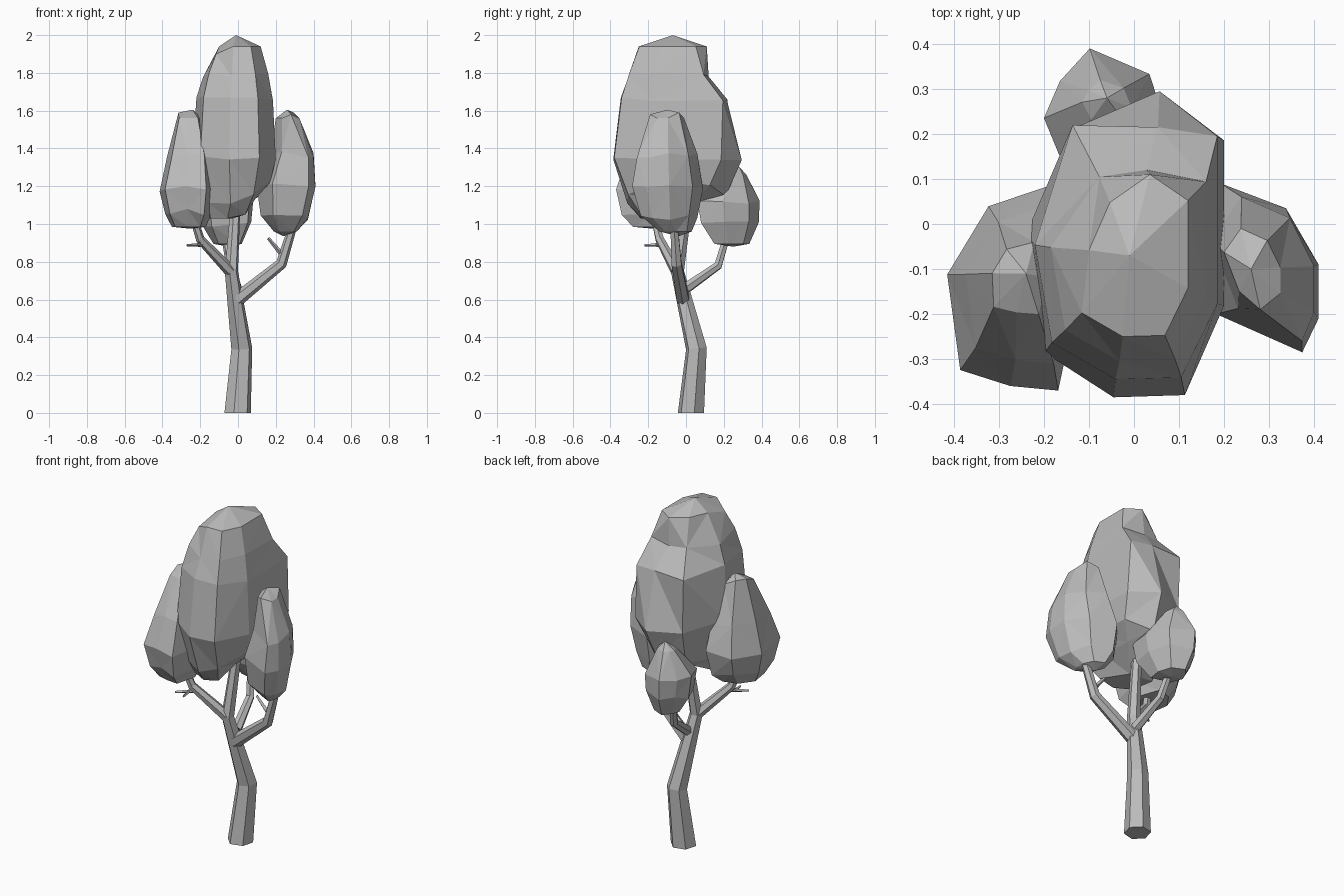
import bpy, bmesh, math, random
from mathutils import Vector

random.seed(4)
grey = bpy.data.materials.new("plain grey")
grey.diffuse_color = (0.5, 0.5, 0.5, 1)


def finish(name, bm):
    bmesh.ops.recalc_face_normals(bm, faces=bm.faces)
    mesh = bpy.data.meshes.new(name)
    bm.to_mesh(mesh)
    bm.free()
    mesh.materials.append(grey)
    obj = bpy.data.objects.new(name, mesh)
    bpy.context.collection.objects.link(obj)
    return obj


def loft(bm, rings):
    """Bridge closed rings of equal length and return the first and last."""
    n = len(rings[0])
    for a, b in zip(rings, rings[1:]):
        for i in range(n):
            j = (i + 1) % n
            bm.faces.new((a[i], a[j], b[j], b[i]))
    return rings[0], rings[-1]


def limb(name, path, sides=6, turn=0.0):
    """Tapering bent tube through (x, y, z, radius) points."""
    bm = bmesh.new()
    pts = [Vector(p[:3]) for p in path]
    rings = []
    for k, p in enumerate(path):
        d = (pts[min(k + 1, len(pts) - 1)] - pts[max(k - 1, 0)]).normalized()
        if k == 0 and p[2] == 0:
            d = Vector((0, 0, 1))
        u = d.cross(Vector((0, 1, 0))).normalized()
        v = d.cross(u)
        rings.append([bm.verts.new(pts[k] + p[3] * (
            u * math.cos(turn + math.tau * i / sides) +
            v * math.sin(turn + math.tau * i / sides))) for i in range(sides)])
    for end in loft(bm, rings):
        bm.faces.new(end)
    return finish(name, bm)


def crown(name, plan, levels, bottom, top, rough, dents={}):
    """Faceted foliage: a plan outline fitted into (z, x0, x1, y0, y1) boxes,
    with single corners (level, index) pushed by dents."""
    xs, ys = [p[0] for p in plan], [p[1] for p in plan]
    bm = bmesh.new()
    rings = []
    for k, (z, x0, x1, y0, y1) in enumerate(levels):
        ring = []
        for i, (px, py) in enumerate(plan):
            fx = (px - min(xs)) / (max(xs) - min(xs))
            fy = (py - min(ys)) / (max(ys) - min(ys))
            dz = rough * random.uniform(-1, 1) if 0 < k < len(levels) - 1 else 0
            co = Vector((x0 + fx * (x1 - x0), y0 + fy * (y1 - y0), z + dz))
            ring.append(bm.verts.new(co + Vector(dents.get((k, i), (0, 0, 0)))))
        rings.append(ring)
    for ring, tip in zip(loft(bm, rings), (bottom, top)):
        c = bm.verts.new(tip)
        for i in range(len(ring)):
            bm.faces.new((ring[i - 1], ring[i], c))
    bmesh.ops.triangulate(bm, faces=[f for f in bm.faces if len(f.verts) > 3])
    return finish(name, bm)


# trunk and branches
limb("trunk", [(-0.002, 0.026, 0, 0.072), (0.02, 0.055, 0.34, 0.057),
               (-0.035, -0.045, 0.75, 0.036), (-0.012, 0.01, 1.12, 0.026)], turn=0.25)
limb("right_branch", [(-0.005, -0.015, 0.6, 0.038), (0.23, -0.05, 0.79, 0.03),
                      (0.30, -0.065, 1.02, 0.022)])
limb("left_branch", [(-0.04, -0.05, 0.75, 0.032), (-0.2, -0.14, 0.92, 0.024),
                     (-0.24, -0.17, 1.05, 0.02)])
limb("back_branch", [(-0.01, 0.0, 0.66, 0.03), (-0.04, 0.17, 0.78, 0.024),
                     (-0.07, 0.22, 0.95, 0.02)])

# small bare twigs
limb("left_twig", [(-0.19, -0.14, 0.89, 0.011), (-0.27, -0.2, 0.887, 0.006)], 4)
limb("left_twig_stub", [(-0.21, -0.15, 0.89, 0.009), (-0.2, -0.22, 0.887, 0.006)], 4)
limb("right_twig", [(0.24, -0.05, 0.83, 0.014), (0.16, -0.055, 0.925, 0.008)], 4)

# foliage
crown("main_crown",
      [(-0.2, -0.285), (-0.05, -0.385), (0.105, -0.38), (0.19, -0.18),
       (0.19, 0.19), (0.05, 0.3), (-0.13, 0.22), (-0.24, -0.02)],
      [(1.03, -0.17, 0.09, -0.24, 0.11), (1.12, -0.19, 0.15, -0.31, 0.21),
       (1.35, -0.24, 0.2, -0.385, 0.295), (1.66, -0.22, 0.185, -0.345, 0.215),
       (1.79, -0.185, 0.16, -0.305, 0.17), (1.94, -0.14, 0.12, -0.25, 0.11)],
      (-0.03, -0.07, 1.03), (-0.01, -0.07, 2.0), 0.015,
      {(0, 2): (0, 0, 0.02), (0, 3): (0, 0, 0.1), (0, 4): (0, 0, 0.1),
       (0, 5): (0, 0, 0.07), (0, 6): (0, 0, 0.06),
       (1, 2): (0, 0, 0.04), (1, 3): (0.02, 0, 0.11), (1, 4): (0.02, 0, 0.1),
       (1, 5): (0, 0, 0.03),
       (3, 4): (0, 0.07, 0), (3, 6): (-0.02, 0.07, -0.01),
       (4, 5): (-0.02, -0.05, 0), (4, 6): (0.02, -0.01, 0),
       (5, 0): (0, 0, -0.04), (5, 6): (0.02, -0.02, 0), (5, 7): (0.04, 0, 0)})
crown("right_crown",
      [(0.19, -0.2), (0.375, -0.285), (0.41, -0.21), (0.41, -0.09),
       (0.34, 0.035), (0.2, 0.09), (0.11, -0.02)],
      [(0.96, 0.19, 0.31, -0.14, 0.03), (1.03, 0.12, 0.37, -0.24, 0.06),
       (1.2, 0.1, 0.41, -0.285, 0.09), (1.37, 0.17, 0.4, -0.26, 0.06),
       (1.56, 0.2, 0.325, -0.19, -0.01)],
      (0.24, -0.04, 0.935), (0.26, -0.1, 1.605), 0.02,
      {(4, 1): (-0.03, 0, 0.02), (4, 4): (0, 0, 0.03)})
crown("left_crown",
      [(-0.385, -0.32), (-0.27, -0.355), (-0.16, -0.365), (-0.11, -0.14),
       (-0.18, 0.085), (-0.32, 0.04), (-0.415, -0.11)],
      [(0.985, -0.35, -0.17, -0.28, -0.04), (1.06, -0.385, -0.14, -0.34, 0.04),
       (1.19, -0.415, -0.12, -0.37, 0.085), (1.36, -0.375, -0.14, -0.31, 0.04),
       (1.56, -0.325, -0.19, -0.2, -0.04)],
      (-0.25, -0.17, 0.975), (-0.24, -0.11, 1.605), 0.02,
      {(4, 5): (0, 0, 0.03), (4, 6): (0.01, 0, 0.03)})
crown("back_crown",
      [(-0.15, 0.12), (0.055, 0.07), (0.075, 0.2), (0.03, 0.335),
       (-0.1, 0.39), (-0.165, 0.32), (-0.2, 0.24)],
      [(0.895, -0.13, 0.02, 0.15, 0.335), (1.0, -0.185, 0.07, 0.08, 0.385),
       (1.11, -0.2, 0.08, 0.06, 0.39), (1.26, -0.115, -0.005, 0.215, 0.32)],
      (-0.05, 0.25, 0.88), (-0.06, 0.28, 1.305), 0.015)
